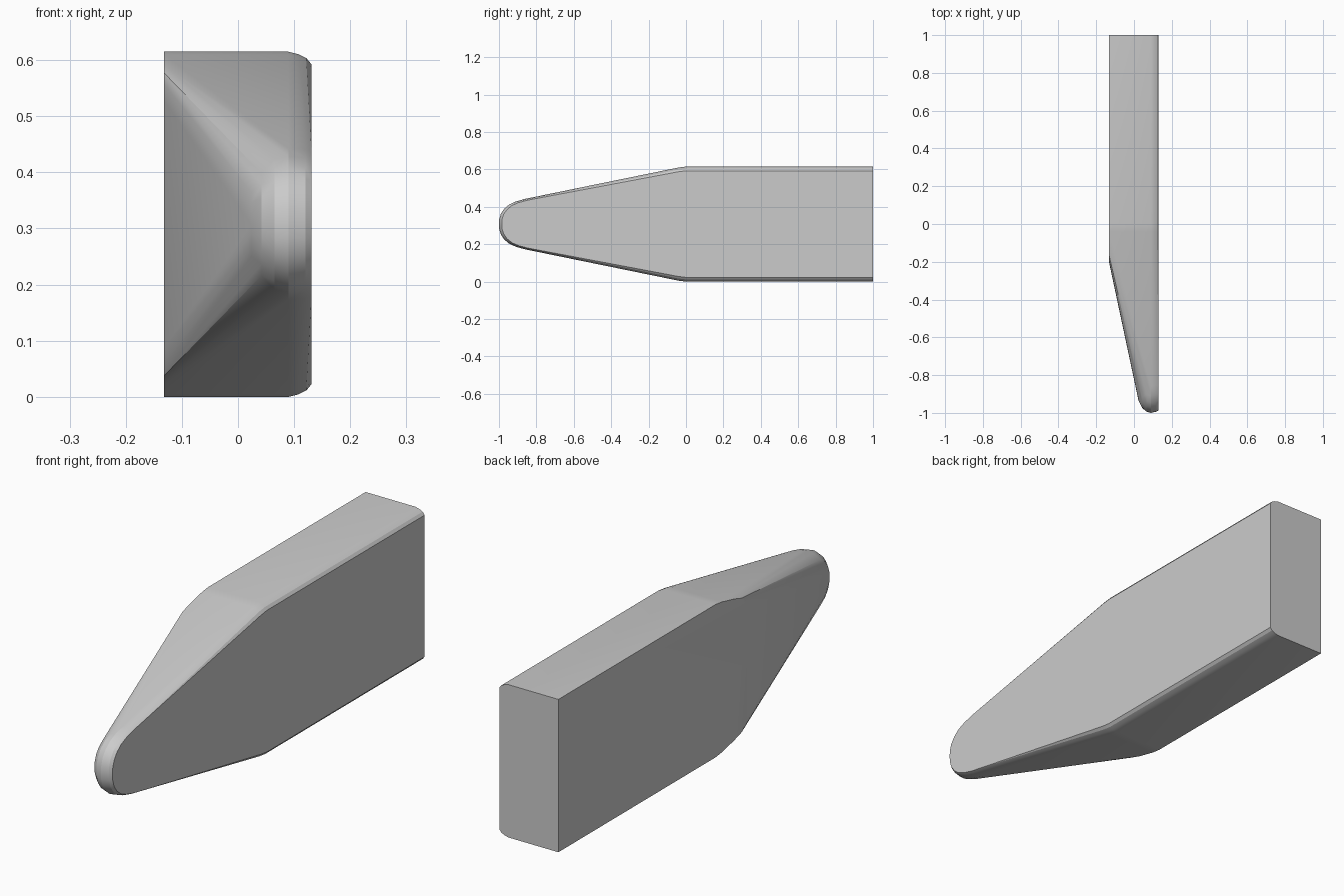
import bpy, bmesh, math

if "Cube" in bpy.data.objects:
    bpy.data.objects.remove(bpy.data.objects["Cube"])

MID = 0.3075   # half the height, also the symmetry plane
pts = []


def add(x, y, h):
    """Add a point mirrored above and below the middle plane."""
    pts.append((x, y, MID + h))
    if h > 0:
        pts.append((x, y, MID - h))


# Rectangular body, with the right-hand edges rounded over
for x, h in ((-0.132, 0.3075), (0.09, 0.3075), (0.108, 0.303),
             (0.122, 0.296), (0.131, 0.285)):
    add(x, 1.0, h)
    add(x, 0.0, h)
    add(x, -0.04, h - 0.005)

# Rounded front edge of the flat left face
for y, h in ((-0.12, 0.284), (-0.165, 0.270), (-0.19, 0.25), (-0.203, 0.22)):
    add(-0.132, y, h)

# Blunt rounded nose: one outline repeated in layers across the width
outline = ((0, 0), (0.001, 0.025), (0.010, 0.055), (0.028, 0.082),
           (0.055, 0.105), (0.09, 0.121), (0.14, 0.135))
for x, tip, s in ((0.131, -0.985, 0.95), (0.120, -0.993, 0.98),
                  (0.09, -1.0, 1.0), (0.065, -0.993, 0.96),
                  (0.042, -0.972, 0.87), (0.024, -0.935, 0.70)):
    for dy, h in outline:
        add(x, tip + dy, h * s)

# Skin the convex form and merge its flat faces
bm = bmesh.new()
for p in pts:
    bm.verts.new(p)
bmesh.ops.convex_hull(bm, input=bm.verts[:])
bmesh.ops.delete(bm, geom=[v for v in bm.verts if not v.link_faces], context='VERTS')
bmesh.ops.dissolve_limit(bm, angle_limit=math.radians(0.5),
                         verts=bm.verts[:], edges=bm.edges[:])
bmesh.ops.recalc_face_normals(bm, faces=bm.faces[:])

mesh = bpy.data.meshes.new("tapered_bar")
bm.to_mesh(mesh)
bm.free()
bar = bpy.data.objects.new("tapered_bar", mesh)
bpy.context.collection.objects.link(bar)
bpy.context.view_layer.objects.active = bar
bar.select_set(True)
bpy.ops.object.shade_smooth_by_angle(angle=math.radians(20))
